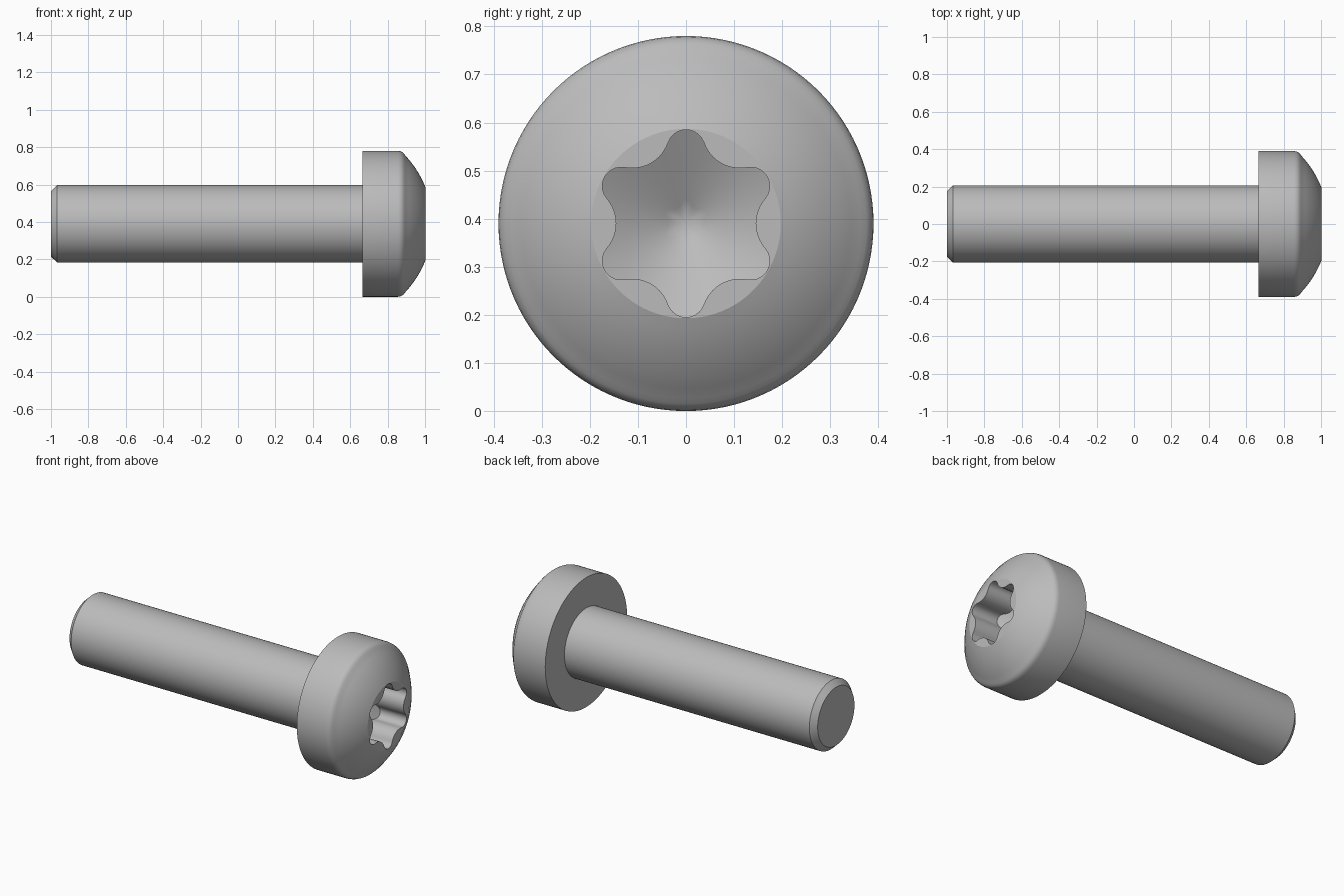
import bpy, bmesh
from math import sin, cos, radians, sqrt, pi, hypot

AXIS_Z = 0.39
STEPS = 10            # segments per recess arc
COUNT = 12 * STEPS    # points around every ring

if "Cube" in bpy.data.objects:
    bpy.data.objects.remove(bpy.data.objects["Cube"], do_unlink=True)

steel = bpy.data.materials.new("grey steel")
steel.use_nodes = True
grey = (0.5, 0.5, 0.5, 1)
steel.diffuse_color = grey
steel.node_tree.nodes["Principled BSDF"].inputs["Base Color"].default_value = grey


def circle(x, r):
    """Ring of points around the screw axis, starting at the top."""
    return [(x, r * sin(2 * pi * i / COUNT), r * cos(2 * pi * i / COUNT))
            for i in range(COUNT)]


def six_lobe_outline():
    """Tangent convex and concave arcs, as (y, z) points starting at the top lobe."""
    tip_r, hollow_r, tip_d, hollow_d = 0.039, 0.079, 0.156, 0.224
    turn = 71.3
    half = STEPS // 2
    points = []
    for k in range(6):
        a = 60 * k
        for i in range(-half, half):
            t = radians(a + turn * i / half)
            points.append((tip_d * sin(radians(a)) + tip_r * sin(t),
                           tip_d * cos(radians(a)) + tip_r * cos(t)))
        b = a + 30
        for i in range(STEPS):
            t = radians(b + 180 + (turn - 30) * (1 - 2 * i / STEPS))
            points.append((hollow_d * sin(radians(b)) + hollow_r * sin(t),
                           hollow_d * cos(radians(b)) + hollow_r * cos(t)))
    return points[half:] + points[:half]


def skin(name, rings, start_cap=False, apex=None):
    """Join successive rings with quads, with an optional flat cap and pointed end."""
    bm = bmesh.new()
    loops = [[bm.verts.new(p) for p in ring] for ring in rings]
    for a, b in zip(loops, loops[1:]):
        for i in range(COUNT):
            j = (i + 1) % COUNT
            bm.faces.new((a[i], a[j], b[j], b[i]))
    if start_cap:
        bm.faces.new(loops[0])
    if apex is not None:
        tip = bm.verts.new((apex, 0, 0))
        for i in range(COUNT):
            bm.faces.new((loops[-1][i], loops[-1][(i + 1) % COUNT], tip))
    bmesh.ops.recalc_face_normals(bm, faces=bm.faces)
    mesh = bpy.data.meshes.new(name)
    bm.to_mesh(mesh)
    bm.free()
    mesh.materials.append(steel)
    obj = bpy.data.objects.new(name, mesh)
    obj.location.z = AXIS_Z
    bpy.context.collection.objects.link(obj)
    bpy.ops.object.select_all(action="DESELECT")
    obj.select_set(True)
    bpy.context.view_layer.objects.active = obj
    bpy.ops.object.shade_smooth_by_angle(angle=radians(20))
    return obj


# Shank with a chamfered tip, running slightly into the head
skin("shank", [circle(-1, 0.175), circle(-0.967, 0.207), circle(0.68, 0.207)],
     start_cap=True)

# Head: flat underside, straight side, rounded shoulder, shallow dome
profile = [(0.665, 0.1), (0.665, 0.39), (0.855, 0.39), (0.868, 0.388),
           (0.879, 0.383), (0.888, 0.375)]
dome_centre, dome_radius = 0.505, 0.534
for i in range(9):
    r = 0.364 - (0.364 - 0.197) * i / 8
    profile.append((dome_centre + sqrt(dome_radius ** 2 - r * r), r))
rings = [circle(x, r) for x, r in profile]

# Drive recess: flat lands, fluted wall, conical floor
outline = six_lobe_outline()
top = profile[-1][0]
apex = 0.72


def floor_x(y, z):
    return apex + 0.55 * hypot(y, z)


rings.append([(top, y, z) for y, z in outline])
for s in (1, 0.6, 0.25):
    rings.append([(floor_x(y * s, z * s), y * s, z * s) for y, z in outline])
skin("head", rings, start_cap=True, apex=apex)
